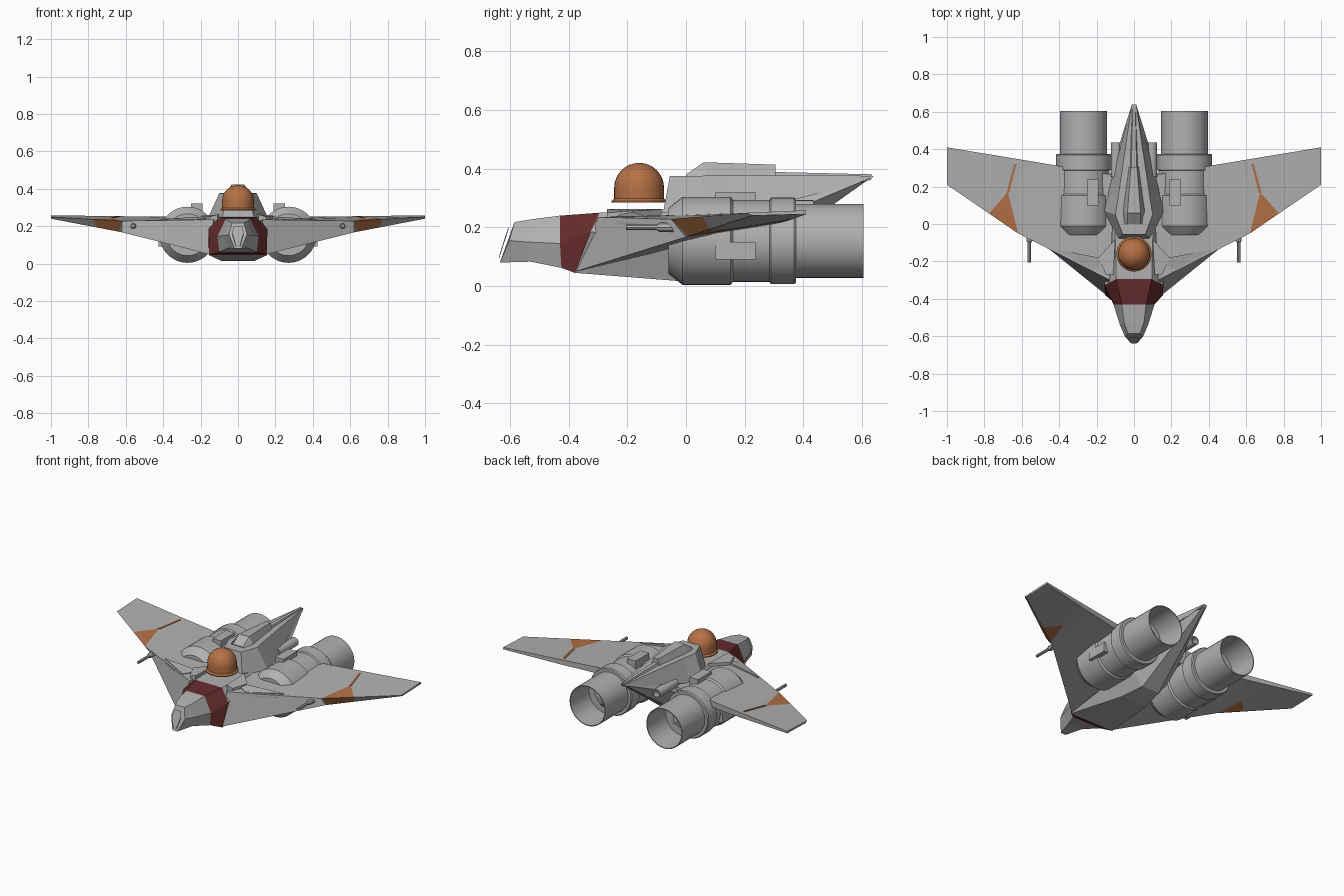
import bpy, bmesh, math
from mathutils import Vector

if "Cube" in bpy.data.objects:
    bpy.data.objects.remove(bpy.data.objects["Cube"])


def material(name, rgb):
    m = bpy.data.materials.new(name)
    m.diffuse_color = (*rgb, 1)
    m.use_nodes = True
    m.node_tree.nodes["Principled BSDF"].inputs["Base Color"].default_value = m.diffuse_color
    return m


GREY = material("hull grey", (0.44, 0.44, 0.44))
ORANGE = material("orange", (0.46, 0.165, 0.06))
RED = material("dark red", (0.13, 0.024, 0.026))


def finish(bm, name, mats, mirror=False, smooth=False):
    bmesh.ops.recalc_face_normals(bm, faces=bm.faces)
    me = bpy.data.meshes.new(name)
    bm.to_mesh(me)
    bm.free()
    for m in mats:
        me.materials.append(m)
    ob = bpy.data.objects.new(name, me)
    bpy.context.collection.objects.link(ob)
    if smooth:
        me.polygons.foreach_set("use_smooth", [True] * len(me.polygons))
        me.set_sharp_from_angle(angle=math.radians(30))
    if mirror:
        ob.modifiers.new("mirror", 'MIRROR').use_mirror_merge = False
    return ob


def loft(sections):
    """Skin closed rings of points and cap both ends."""
    bm = bmesh.new()
    rings = [[bm.verts.new(p) for p in s] for s in sections]
    n = len(rings[0])
    for k, (a, b) in enumerate(zip(rings, rings[1:])):
        for i in range(n):
            j = (i + 1) % n
            f = bm.faces.new((a[i], a[j], b[j], b[i]))
            f.material_index = k
    bm.faces.new(rings[0])
    bm.faces.new(rings[-1]).material_index = len(rings) - 2
    return bm


def both(half):
    """Complete a half section across x = 0."""
    return half + [(-x, y, z) for x, y, z in reversed(half)]


def lathe(name, profile, centre, axis, n, mat, mirror=False, smooth=True):
    bm = bmesh.new()
    c = Vector(centre)

    def point(r, t, a):
        u, v = r * math.cos(a), r * math.sin(a)
        return c + Vector((u, t, v) if axis == 'Y' else (u, v, t))
    rings = [[bm.verts.new(point(r, t, 2 * math.pi * i / n)) for i in range(n)]
             for r, t in profile]
    for a, b in zip(rings, rings[1:]):
        for i in range(n):
            j = (i + 1) % n
            bm.faces.new((a[i], a[j], b[j], b[i]))
    bmesh.ops.remove_doubles(bm, verts=bm.verts, dist=1e-5)
    return finish(bm, name, [mat], mirror, smooth)


def slab(name, points, depth, mat, mirror=True):
    low = [(x, y, z - depth) for x, y, z in points]
    return finish(loft([points, low]), name, [mat], mirror)


def box(name, x0, x1, y0, y1, z0, z1):
    slab(name, [(x0, y0, z1), (x1, y0, z1), (x1, y1, z1), (x0, y1, z1)],
         z1 - z0, GREY)


# Fuselage: faceted nose, red collar, belly and upswept tail
hull = loft([both(s) for s in (
    [(.032, -.585, .218), (.048, -.603, .155), (.018, -.635, .08)],
    [(.052, -.53, .227), (.075, -.54, .15), (.05, -.53, .083)],
    [(.065, -.43, .24), (.11, -.43, .145), (.10, -.425, .062)],
    [(.095, -.295, .25), (.157, -.325, .185), (.155, -.38, .045)],
    [(.10, -.08, .252), (.19, -.02, .14), (.09, 0, .015)],
    [(.11, .10, .252), (.17, .13, .16), (.06, .15, .028)],
    [(.012, .635, .375), (.014, .632, .37), (.008, .62, .362)])])
for f in hull.faces:
    f.material_index = 1 if f.material_index == 2 else 0
finish(hull, "fuselage", [GREY, RED])

# Raised plate on the nose tip
slab("nose_plate", [(.022, -.606, .2), (.03, -.618, .165), (.012, -.638, .1),
                    (-.012, -.638, .1), (-.03, -.618, .165), (-.022, -.606, .2)],
     .008, GREY, False)

# Dorsal spine tapering to the tail, with a ridge on top
finish(loft([both(s) for s in (
    [(.06, -.055, .375), (.085, -.08, .24)],
    [(.10, .05, .376), (.162, .07, .24)],
    [(.085, .14, .377), (.14, .16, .24)],
    [(.012, .64, .376), (.014, .63, .362)])]), "dorsal_spine", [GREY])
finish(loft([both(s) for s in (
    [(.035, .0, .38), (.055, .0, .37)],
    [(.035, .06, .422), (.06, .07, .37)],
    [(.016, .305, .414), (.028, .305, .37)])]), "dorsal_ridge", [GREY])
finish(loft([both(s) for s in (
    [(.014, .30, .389), (.024, .30, .37)],
    [(.007, .635, .381), (.01, .635, .37)])]), "tail_ridge", [GREY])

# Wings: leading edge, keel, lower and upper trailing edge at each station
wing = loft([
    [(.13, -.30, .235), (.155, -.375, .05), (.10, .26, .20), (.10, .26, .25)],
    [(.62, -.05, .228), (.62, .0, .167), (.62, .347, .222), (.62, .347, .253)],
    [(1, .21, .25), (1, .225, .24), (1, .41, .245), (1, .41, .258)]])
# Cut the orange triangle into the wing skin on both faces
CUTS = [((.62, -.05, 0), (.675, .17, 0)), ((.675, .17, 0), (.78, .05, 0))]
planes = []
for p, q in CUTS:
    p, q = Vector(p), Vector(q)
    d = q - p
    no = Vector((d.y, -d.x, 0)).normalized()
    planes.append((p, no))
    bmesh.ops.bisect_plane(wing, geom=wing.verts[:] + wing.edges[:] + wing.faces[:],
                           plane_co=p, plane_no=no)
for f in wing.faces:
    c = f.calc_center_median()
    f.material_index = int(all((c - p).dot(no) > 0 for p, no in planes))
# The second edge runs outward, so its inner side lies at positive distance
finish(wing, "wing", [GREY, ORANGE], True)

# Orange seam running aft from each triangle
slab("wing_stripe", [(.668, .165, .245), (.682, .165, .245),
                     (.64, .32, .255), (.628, .32, .255)], .008, ORANGE)

# Wing root fairings
slab("root_fairing", [(.13, -.19, .255), (.22, -.245, .236), (.42, -.135, .238),
                      (.24, -.17, .248)], .03, GREY)
slab("root_panel", [(.11, -.27, .262), (.15, -.27, .25), (.19, -.18, .256),
                    (.10, -.08, .262)], .03, GREY)

# Engines with hollow nozzles
EX, EZ = .27, .154
lathe("engine", [(0, -.06), (.112, -.06), (.15, -.012), (.15, .152), (.14, .16),
                 (.14, .285), (.148, .29), (.148, .368), (.143, .375),
                 (.126, .375), (.126, .605), (.121, .605), (.119, .42), (0, .42)],
      (EX, 0, EZ), 'Y', 40, GREY, True)
lathe("exhaust_cone", [(.085, .42), (.05, .46), (0, .47)], (EX, 0, EZ), 'Y', 5,
      GREY, True, False)

# Engine service boxes
box("engine_top_box", .19, .25, .10, .237, .25, .32)
box("engine_side_box", EX + .10, EX + .154, .10, .237, .09, .15)

# Small tubes beside the tail
lathe("tail_tube", [(0, .25), (.028, .25), (.028, .435), (.02, .435), (.02, .40),
                    (0, .40)], (.095, 0, .265), 'Y', 16, GREY, True)

# Wing guns
lathe("wing_gun", [(0, -.205), (.009, -.205), (.009, -.10), (.016, -.09),
                   (.016, .0), (0, .0)], (.56, 0, .2), 'Y', 8, GREY, True)

# Domed turret with a flared rim
dome = [(0, .284), (.094, .284), (.094, .29), (.085, .298), (.085, .335)]
dome += [(.085 * math.cos(a), .335 + .085 * math.sin(a))
         for a in (math.pi / 2 * k / 8 for k in range(1, 9))]
lathe("dome", dome, (0, -.16, 0), 'Z', 32, ORANGE)
